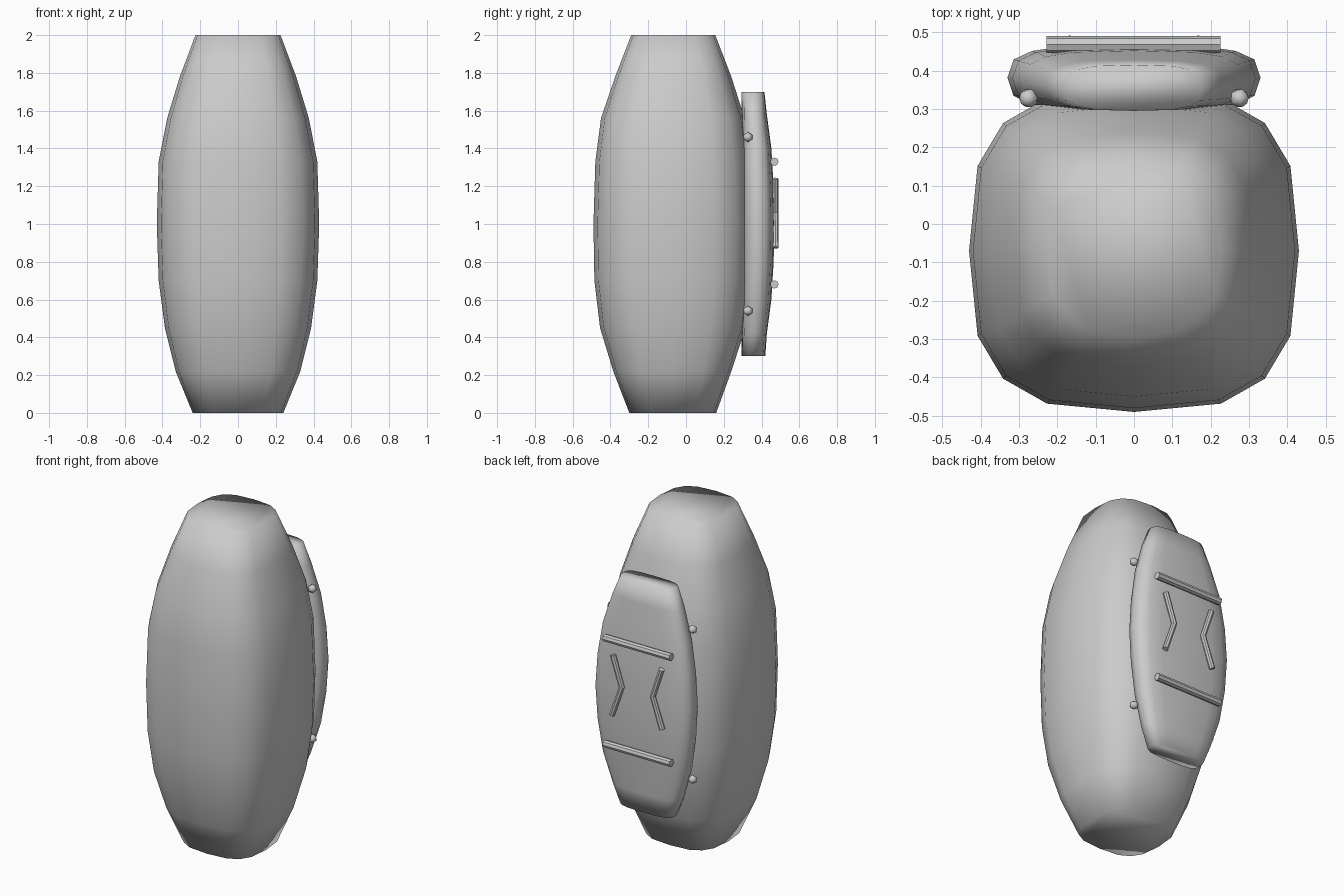
import bpy, bmesh
from math import sin, cos, tau, copysign
from mathutils import Vector

if "Cube" in bpy.data.objects:
    bpy.data.objects.remove(bpy.data.objects["Cube"])


def finish(name, bm):
    bmesh.ops.recalc_face_normals(bm, faces=bm.faces)
    for f in bm.faces:
        f.smooth = True
    mesh = bpy.data.meshes.new(name)
    bm.to_mesh(mesh)
    bm.free()
    ob = bpy.data.objects.new(name, mesh)
    bpy.context.collection.objects.link(ob)
    return ob


def rounded(v, n):
    return copysign(abs(v) ** (2 / n), v)


def loft(name, rows, n, sides=16):
    """Stack squarish rings; each row is z, half width, front y, back y."""
    bm = bmesh.new()
    rings = []
    for z, w, y0, y1 in rows:
        c, d = (y0 + y1) / 2, (y1 - y0) / 2
        rings.append([bm.verts.new((w * rounded(cos(tau * i / sides), n),
                                    c + d * rounded(sin(tau * i / sides), n), z))
                      for i in range(sides)])
    for a, b in zip(rings, rings[1:]):
        for i in range(sides):
            j = (i + 1) % sides
            bm.faces.new((a[i], a[j], b[j], b[i]))
    bm.faces.new(rings[0])
    bm.faces.new(rings[-1])
    return finish(name, bm)


def rod(name, points, r, sides=8):
    """Round bar through points lying in a plane of constant y."""
    pts = [Vector(p) for p in points]
    bm = bmesh.new()
    rings = []
    for k, p in enumerate(pts):
        t = (pts[min(k + 1, len(pts) - 1)] - pts[max(k - 1, 0)]).normalized()
        u = Vector((0, 1, 0))
        v = t.cross(u)
        rings.append([bm.verts.new(p + r * (cos(tau * i / sides) * u + sin(tau * i / sides) * v))
                      for i in range(sides)])
    for a, b in zip(rings, rings[1:]):
        for i in range(sides):
            j = (i + 1) % sides
            bm.faces.new((a[i], a[j], b[j], b[i]))
    bm.faces.new(rings[0])
    bm.faces.new(rings[-1])
    ob = finish(name, bm)
    bpy.context.view_layer.objects.active = ob
    ob.select_set(True)
    bpy.ops.object.shade_smooth_by_angle()
    ob.select_set(False)
    return ob


# Main barrel-shaped body
loft("body", [(0, .24, -.30, .16), (.22, .33, -.385, .24), (.45, .387, -.455, .315),
              (.7, .42, -.485, .345), (1.0, .43, -.49, .35), (1.33, .42, -.48, .34),
              (1.56, .375, -.45, .31), (1.78, .308, -.375, .24), (2, .225, -.29, .155)], 3)

# Pack on the back
loft("back_pack", [(.3, .18, .295, .42), (.42, .23, .295, .428), (.6, .285, .295, .452),
                   (.8, .317, .295, .464), (1.0, .33, .295, .468), (1.2, .317, .295, .464),
                   (1.4, .285, .295, .452), (1.58, .23, .295, .428), (1.7, .18, .295, .415)], 3.2)

# Cross bars on the pack
for name, z in (("lower_bar", .68), ("upper_bar", 1.33)):
    rod(name, [(-.228, .468, z), (.225, .468, z)], .022)

# Bent ribs between the bars, and studs along the pack edges
for side, s in (("left", -1), ("right", 1)):
    rod("rib_" + side, [(s * .17, .474, .875), (s * .105, .472, 1.06), (s * .165, .472, 1.24)], .017)
    for level, z in (("lower", .54), ("upper", 1.46)):
        bm = bmesh.new()
        bmesh.ops.create_icosphere(bm, subdivisions=1, radius=.027)
        ob = finish("stud_%s_%s" % (level, side), bm)
        ob.location = (s * .275, .328, z)
